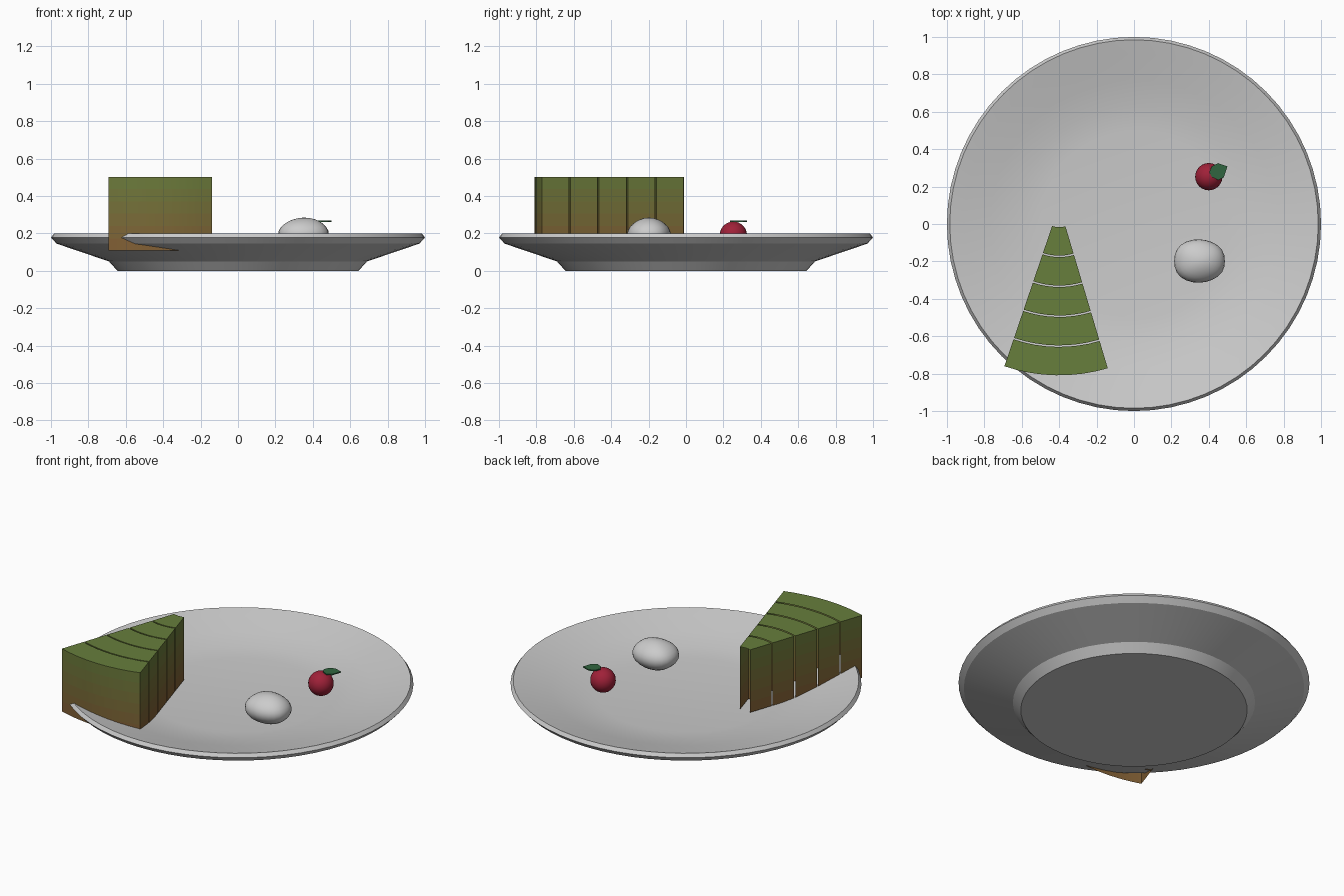
import bpy, bmesh
from math import sin, cos, pi, radians
from mathutils import Vector

if "Cube" in bpy.data.objects:
    bpy.data.objects.remove(bpy.data.objects["Cube"])


def material(name, rgb):
    m = bpy.data.materials.new(name)
    m.diffuse_color = (*rgb, 1)
    m.use_nodes = True
    m.node_tree.nodes["Principled BSDF"].inputs["Base Color"].default_value = m.diffuse_color
    return m


def finish(name, bm, mats=(), smooth=None):
    me = bpy.data.meshes.new(name)
    bm.to_mesh(me)
    bm.free()
    ob = bpy.data.objects.new(name, me)
    bpy.context.collection.objects.link(ob)
    for m in mats:
        me.materials.append(m)
    if smooth:
        bpy.ops.object.select_all(action='DESELECT')
        ob.select_set(True)
        bpy.context.view_layer.objects.active = ob
        bpy.ops.object.shade_smooth_by_angle(angle=radians(smooth))
    return ob


# Plate: revolved closed profile (radius, height)
profile = [(0, 0), (0.645, 0), (0.69, 0.05), (0.97, 0.145), (1.0, 0.177),
           (0.985, 0.198), (0.91, 0.18), (0.77, 0.145), (0.63, 0.115),
           (0.5, 0.102), (0, 0.1)]
bm = bmesh.new()
pts = [bm.verts.new((r, 0, z)) for r, z in profile]
edges = [bm.edges.new(p) for p in zip(pts, pts[1:])]
bmesh.ops.spin(bm, geom=pts + edges, cent=(0, 0, 0), axis=(0, 0, 1),
               angle=2 * pi, steps=64, use_duplicate=False)
bmesh.ops.remove_doubles(bm, verts=bm.verts, dist=1e-4)
bmesh.ops.recalc_face_normals(bm, faces=bm.faces)
finish("plate", bm, smooth=25)

# Cake slice: five arc pieces, each a shell with top, two sides and outer wall
BANDS = 6
green, brown = Vector((0.135, 0.21, 0.045)), Vector((0.22, 0.115, 0.035))
cake_mats = [material(f"cake_{i}", brown.lerp(green, i / BANDS))
             for i in range(BANDS + 1)]
APEX, Z0, Z1, ARC = Vector((-0.4, 0.1)), 0.108, 0.502, 8
A0, A1 = radians(-18.8), radians(16.6)


def cake_piece(index, r_in, r_out):
    bm = bmesh.new()

    def at(r, k):
        a = A0 + (A1 - A0) * k / ARC
        return APEX.x + r * sin(a), APEX.y - r * cos(a)

    # Wall path: one side, outer arc, other side
    path = [at(r_in, 0)] + [at(r_out, k) for k in range(ARC + 1)] + [at(r_in, ARC)]
    rows = [[bm.verts.new((x, y, Z0 + (Z1 - Z0) * b / BANDS)) for x, y in path]
            for b in range(BANDS + 1)]
    for b in range(BANDS):
        lo, hi = rows[b], rows[b + 1]
        for i in range(len(path) - 1):
            f = bm.faces.new((lo[i], lo[i + 1], hi[i + 1], hi[i]))
            f.material_index = b
    # Top
    inner = [rows[-1][0]] + [bm.verts.new((*at(r_in, k), Z1)) for k in range(1, ARC)] + [rows[-1][-1]]
    outer = rows[-1][1:-1]
    for k in range(ARC):
        f = bm.faces.new((inner[k], outer[k], outer[k + 1], inner[k + 1]))
        f.material_index = BANDS
    finish(f"cake_piece_{index}", bm, cake_mats, smooth=30)


for i in range(5):
    cake_piece(i + 1, 0.117 + 0.16 * i, 0.269 + 0.16 * i)

# Cream dollop: gently lumpy flattened ball
bm = bmesh.new()
bmesh.ops.create_uvsphere(bm, u_segments=24, v_segments=14, radius=1)
for v in bm.verts:
    s = 1 + 0.03 * sin(3 * v.co.x + 1) * cos(4 * v.co.y)
    v.co = Vector((0.35 + 0.139 * v.co.x * s, -0.198 + 0.118 * v.co.y * s,
                   0.195 + 0.087 * v.co.z * s))
finish("cream", bm, smooth=60)

# Cherry
bm = bmesh.new()
bmesh.ops.create_uvsphere(bm, u_segments=24, v_segments=16, radius=0.073)
bmesh.ops.translate(bm, verts=bm.verts, vec=(0.4, 0.253, 0.19))
finish("cherry", bm, [material("cherry_red", (0.35, 0.015, 0.04))], smooth=60)

# Leaf: thin flat blade
outline = [(0.402, 0.275), (0.418, 0.25), (0.45, 0.235), (0.48, 0.25),
           (0.5, 0.308), (0.45, 0.325), (0.415, 0.308)]
bm = bmesh.new()
base = bm.faces.new([bm.verts.new((x, y, 0.262)) for x, y in outline])
top = bmesh.ops.extrude_face_region(bm, geom=[base])["geom"]
bmesh.ops.translate(bm, verts=[g for g in top if isinstance(g, bmesh.types.BMVert)],
                    vec=(0, 0, 0.007))
bm.faces.new([v for v in base.verts]) if not base.is_valid else None
bmesh.ops.recalc_face_normals(bm, faces=bm.faces)
finish("leaf", bm, [material("leaf_green", (0.03, 0.13, 0.05))])
